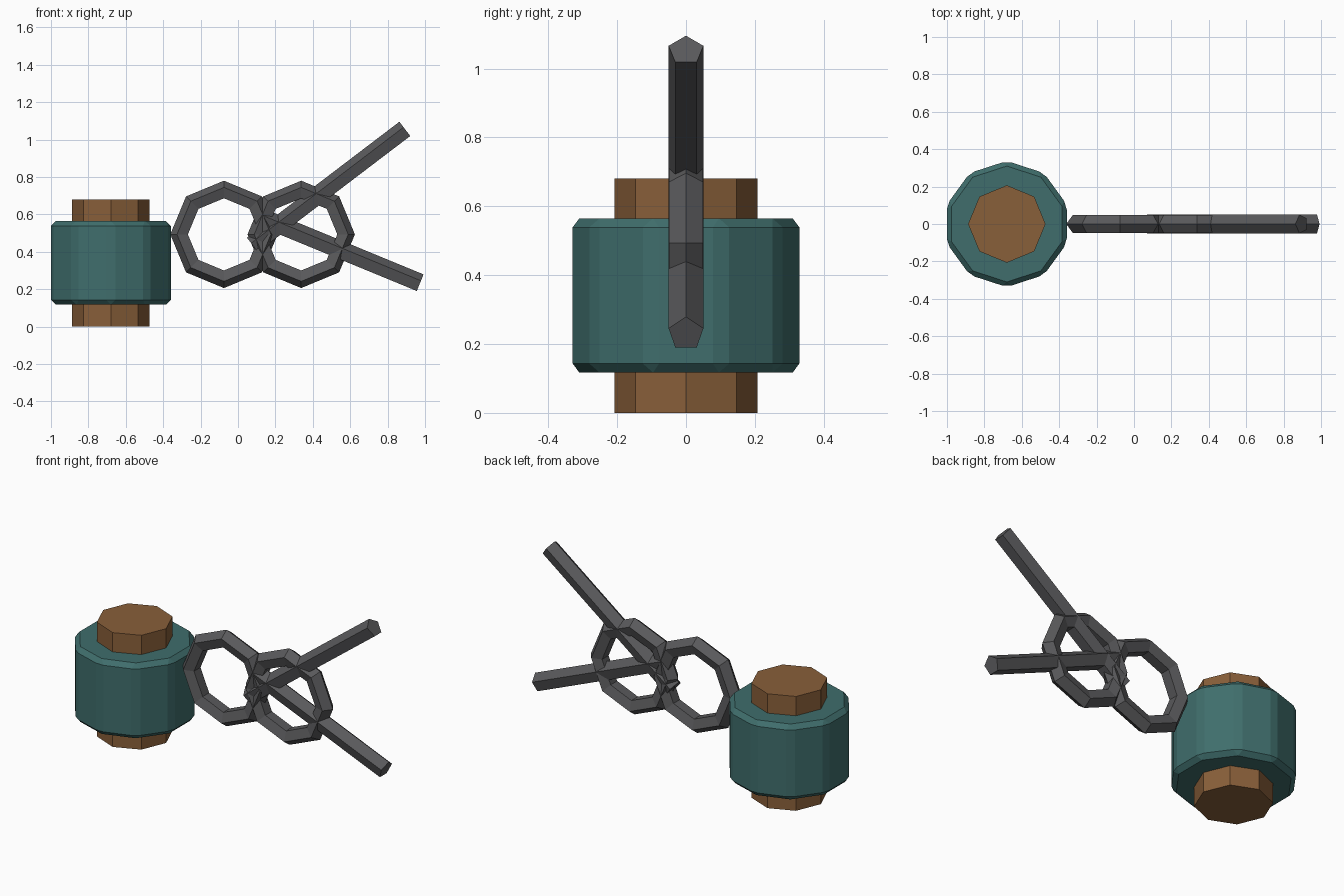
import bpy
from mathutils import Matrix, Vector

if "Cube" in bpy.data.objects:
    bpy.data.objects.remove(bpy.data.objects["Cube"])


def material(name, rgb):
    m = bpy.data.materials.new(name)
    m.diffuse_color = (*rgb, 1)
    m.use_nodes = True
    m.node_tree.nodes["Principled BSDF"].inputs["Base Color"].default_value = m.diffuse_color
    return m


WOOD = material("wood", (0.25, 0.115, 0.042))
THREAD = material("thread", (0.05, 0.155, 0.15))
STEEL = material("dark_steel", (0.1, 0.1, 0.105))


def finish(name, mat):
    ob = bpy.context.object
    ob.name = name
    ob.data.materials.append(mat)
    return ob


def upright(name, sides, radius, z0, z1, mat):
    bpy.ops.mesh.primitive_cylinder_add(vertices=sides, radius=radius, depth=z1 - z0,
                                        location=(-0.68, 0, (z0 + z1) / 2))
    return finish(name, mat)


def ring(name, x):
    bpy.ops.mesh.primitive_torus_add(major_segments=8, minor_segments=5,
                                     major_radius=0.235, minor_radius=0.052,
                                     location=(x, 0, 0.493), rotation=(1.570796, 0, 0))
    return finish(name, STEEL)


def blade(name, start, end):
    # five-sided bar with one edge on its upper side
    a, b = Vector((start[0], 0, start[1])), Vector((end[0], 0, end[1]))
    d = (b - a).normalized()
    up = Vector((-d.z, 0, d.x))
    rot = Matrix((up.cross(d), up, d)).transposed().to_euler()
    bpy.ops.mesh.primitive_cylinder_add(vertices=5, radius=0.053, depth=(b - a).length,
                                        location=(a + b) / 2, rotation=rot)
    return finish(name, STEEL)


# Spool core and wound thread
upright("spool_core", 8, 0.207, 0, 0.68, WOOD)
thread = upright("wound_thread", 10, 0.337, 0.117, 0.565, THREAD)
bev = thread.modifiers.new("Bevel", 'BEVEL')
bev.width = 0.026
bev.segments = 1
bev.limit_method = 'ANGLE'

# Scissors: two finger rings and two open blades
ring("left_finger_ring", -0.075)
ring("right_finger_ring", 0.338)
blade("upper_blade", (0.08, 0.433), (0.895, 1.053))
blade("lower_blade", (0.13, 0.577), (0.972, 0.23))
